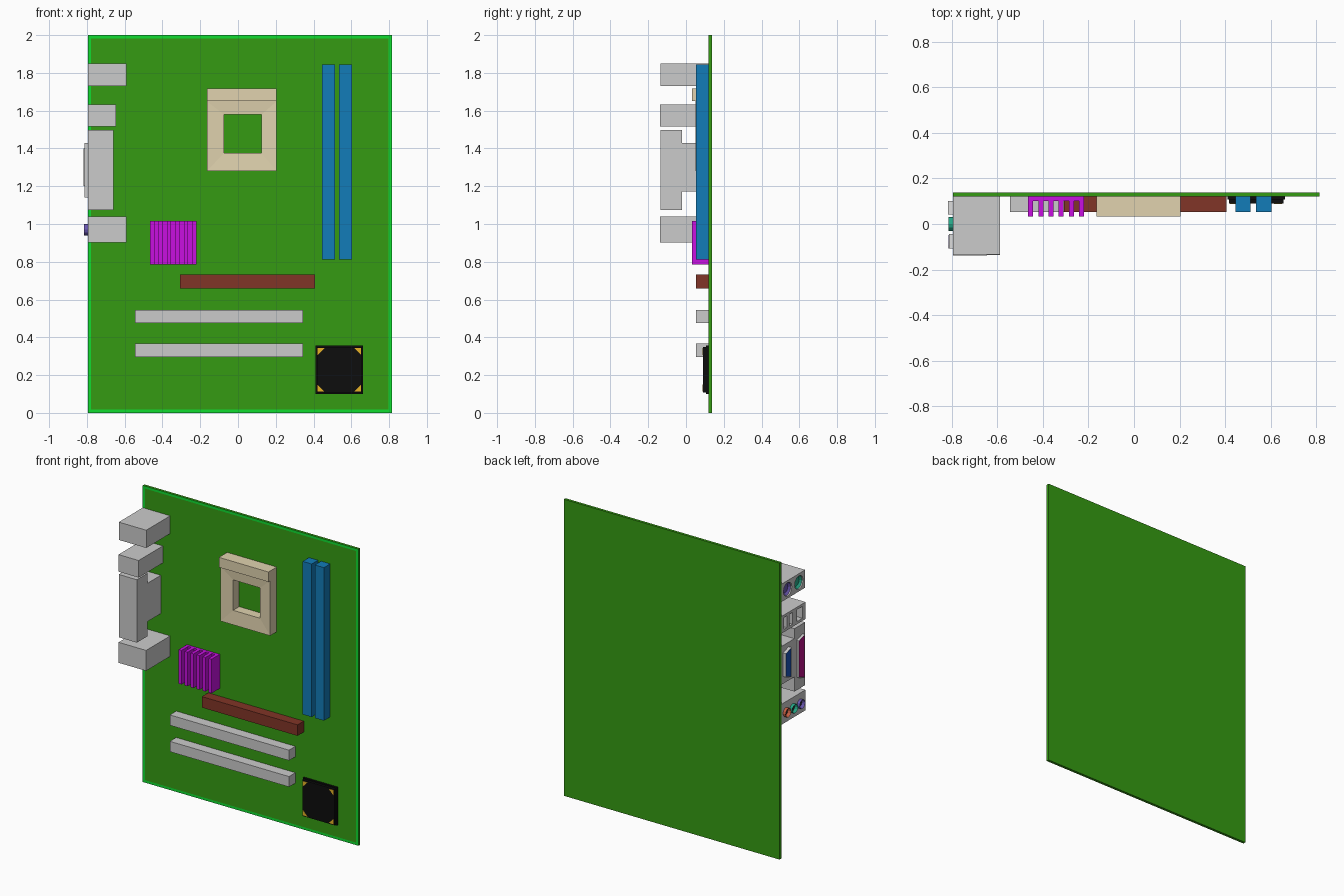
import bpy, bmesh, math

if "Cube" in bpy.data.objects:
    bpy.data.objects.remove(bpy.data.objects["Cube"])


def mat(name, r, g, b):
    m = bpy.data.materials.new(name)
    m.diffuse_color = (r, g, b, 1)
    m.use_nodes = True
    m.node_tree.nodes["Principled BSDF"].inputs["Base Color"].default_value = m.diffuse_color
    return m


GREEN = mat("board_green", 0.035, 0.33, 0.006)
BRIGHT = mat("edge_green", 0.005, 0.72, 0.03)
BLUE = mat("slot_blue", 0.006, 0.2, 0.48)
BEIGE = mat("socket_beige", 0.75, 0.65, 0.43)
MAGENTA = mat("heatsink_magenta", 0.58, 0.005, 0.75)
BROWN = mat("slot_brown", 0.22, 0.035, 0.02)
BLACK = mat("chip_black", 0.004, 0.004, 0.004)
GOLD = mat("gold", 0.8, 0.45, 0.02)
GREY = mat("metal_grey", 0.55, 0.55, 0.55)
DARK = mat("hole_dark", 0.03, 0.03, 0.03)
PORT_BLUE = mat("port_blue", 0.01, 0.09, 0.5)
PORT_PINK = mat("port_pink", 0.5, 0.005, 0.25)
PURPLE = mat("port_purple", 0.15, 0.1, 0.45)
TEAL = mat("port_teal", 0.02, 0.4, 0.25)
ORANGE = mat("port_orange", 0.6, 0.12, 0.06)

FRONT = 0.12     # front surface of the board
LEFT = -0.795    # outer plane of the rear ports


def finish(name, bm, *mats):
    bmesh.ops.recalc_face_normals(bm, faces=bm.faces[:])
    me = bpy.data.meshes.new(name)
    bm.to_mesh(me)
    bm.free()
    for m in mats:
        me.materials.append(m)
    ob = bpy.data.objects.new(name, me)
    bpy.context.collection.objects.link(ob)
    return ob


def add_prism(bm, pts, vec):
    """Extrude a closed 3D polygon along vec; returns the first cap."""
    cap = bm.faces.new([bm.verts.new(p) for p in pts])
    ext = bmesh.ops.extrude_face_region(bm, geom=[cap], use_keep_orig=True)
    moved = [v for v in ext["geom"] if isinstance(v, bmesh.types.BMVert)]
    bmesh.ops.translate(bm, verts=moved, vec=vec)
    bmesh.ops.recalc_face_normals(bm, faces=bm.faces[:])
    return cap


def add_box(bm, x0, x1, y0, y1, z0, z1):
    pts = [(x0, y0, z0), (x1, y0, z0), (x1, y0, z1), (x0, y0, z1)]
    return add_prism(bm, pts, (0, y1 - y0, 0))


def box(name, x0, x1, y0, y1, z0, z1, *mats):
    bm = bmesh.new()
    add_box(bm, x0, x1, y0, y1, z0, z1)
    return finish(name, bm, *mats)


def circle(y, z, r, n=12):
    return [(y + r * math.cos(2 * math.pi * i / n),
             z + r * math.sin(2 * math.pi * i / n)) for i in range(n)]


def port(name, yz, x0, x1, rim, depth, *mats):
    """Plug along x whose outer face is inset and sunk; mats = shell, core."""
    bm = bmesh.new()
    cap = add_prism(bm, [(x0, y, z) for y, z in yz], (x1 - x0, 0, 0))
    bmesh.ops.inset_region(bm, faces=[cap], thickness=rim, depth=-depth)
    cap.material_index = 1
    return finish(name, bm, *mats)


def cut(ob, polys, depth):
    """Sink holes with (y, z) outlines into the outer side of a port block."""
    bm = bmesh.new()
    for yz in polys:
        add_prism(bm, [(LEFT - 0.05, y, z) for y, z in yz], (depth + 0.05, 0, 0))
    cutter = finish("hole_cutter", bm)
    cutter.hide_render = True
    mod = ob.modifiers.new("holes", "BOOLEAN")
    mod.operation = "DIFFERENCE"
    mod.solver = "EXACT"
    mod.object = cutter
    bpy.context.view_layer.objects.active = ob
    bpy.ops.object.modifier_apply(modifier=mod.name)
    bpy.data.objects.remove(cutter)


def rect(y0, y1, z0, z1):
    return [(y0, z0), (y1, z0), (y1, z1), (y0, z1)]


# Circuit board with a bright border on its front
bm = bmesh.new()
front = add_box(bm, LEFT, 0.815, FRONT, 0.138, 0, 2)
ring = bmesh.ops.inset_region(bm, faces=[front], thickness=0.024)["faces"]
for f in ring:
    f.material_index = 1
finish("circuit_board", bm, GREEN, BRIGHT)

# Processor socket: square ring with a raised hinge bar
bm = bmesh.new()
face = add_box(bm, -0.165, 0.205, 0.052, FRONT, 1.28, 1.65)
bmesh.ops.delete(bm, geom=bm.faces[:], context="FACES_ONLY")
bm.clear()
outer = [(-0.165, 1.28), (0.205, 1.28), (0.205, 1.65), (-0.165, 1.65)]
inner = [(-0.075, 1.375), (0.125, 1.375), (0.125, 1.58), (-0.075, 1.58)]
rings = [[bm.verts.new((x, y, z)) for x, z in loop]
         for loop, y in ((outer, FRONT), (outer, 0.05), (inner, 0.055), (inner, FRONT))]
for k in range(4):
    a, b = rings[k], rings[(k + 1) % 4]
    for i in range(4):
        j = (i + 1) % 4
        bm.faces.new((a[i], a[j], b[j], b[i]))
finish("processor_socket", bm, BEIGE)
box("socket_hinge_bar", -0.165, 0.205, 0.032, FRONT, 1.65, 1.717, BEIGE)

# Memory and expansion slots
for i, x in enumerate((0.445, 0.536)):
    box(f"memory_slot_{i + 1}", x, x + 0.068, 0.053, FRONT, 0.813, 1.845, BLUE)
box("graphics_slot", -0.307, 0.407, 0.053, FRONT, 0.658, 0.732, BROWN)
for i, z in enumerate((0.475, 0.297)):
    box(f"expansion_slot_{i + 1}", -0.545, 0.344, 0.052, FRONT, z, z + 0.07, GREY)

# Heatsink: base plate and six fins
bm = bmesh.new()
add_box(bm, -0.465, -0.22, 0.102, FRONT, 0.785, 1.015)
for i in range(6):
    x = -0.465 + i * 0.0446
    add_box(bm, x, x + 0.022, 0.032, 0.104, 0.785, 1.015)
finish("heatsink", bm, MAGENTA)

# Chip on a wider base, gold corner marks
box("chip_base", 0.41, 0.663, 0.107, FRONT, 0.1, 0.356, BLACK)
box("chip_body", 0.417, 0.656, 0.09, 0.108, 0.107, 0.349, BLACK)
bm = bmesh.new()
cx, cz, h = 0.5365, 0.228, 0.115
for sx in (-1, 1):
    for sz in (-1, 1):
        x, z = cx + sx * h, cz + sz * h
        add_prism(bm, [(x, 0.088, z), (x - sx * 0.036, 0.088, z),
                       (x, 0.088, z - sz * 0.036)], (0, 0.004, 0))
finish("chip_corner_marks", bm, GOLD)

# Keyboard and mouse port block with two round sockets
kb = box("keyboard_mouse_block", LEFT, -0.59, -0.135, FRONT, 1.73, 1.85, GREY)
sockets = [(0.052, PURPLE), (-0.068, TEAL)]
cut(kb, [circle(y, 1.79, 0.045) for y, m in sockets], 0.03)
for i, (y, m) in enumerate(sockets):
    port(f"round_socket_{i + 1}", circle(y, 1.79, 0.044), LEFT + 0.008, LEFT + 0.04,
         0.014, 0.012, m, m)

# Data port block: two narrow slots and one wide opening
data = box("data_port_block", LEFT, -0.645, -0.138, FRONT, 1.517, 1.632, GREY)
holes = [(0.06, 0.09), (0.0, 0.03), (-0.105, -0.045)]
cut(data, [rect(a, b, 1.535, 1.615) for a, b in holes], 0.06)
for i, (a, b) in enumerate(holes):
    box(f"data_port_core_{i + 1}", LEFT + 0.045, LEFT + 0.065, a, b, 1.535, 1.615, DARK)

# Stacked block carrying two D-shaped ports
box("wide_port_block", LEFT, -0.66, -0.135, -0.02, 1.073, 1.497, GREY)
box("small_port_block", LEFT, -0.66, -0.02, FRONT, 1.172, 1.43, GREY)


def d_shape(y0, y1, z0, z1, s=0.02):
    return [(y0, z0), (y1, z0 + s), (y1, z1 - s), (y0, z1)]


port("wide_d_port", d_shape(-0.107, -0.045, 1.14, 1.43), -0.813, LEFT + 0.01,
     0.006, 0.003, GREY, PORT_PINK)
port("small_d_port", d_shape(0.042, 0.1, 1.2, 1.4), -0.817, LEFT + 0.01,
     0.006, 0.003, GREY, PORT_BLUE)

# Audio block with three protruding jacks
box("audio_block", LEFT, -0.59, -0.137, FRONT, 0.902, 1.04, GREY)
for i, (y, m) in enumerate(((0.072, ORANGE), (0.0, TEAL), (-0.078, PURPLE))):
    port(f"audio_jack_{i + 1}", circle(y, 0.97, 0.03), -0.815, LEFT + 0.01,
         0.012, 0.018, m, DARK)
